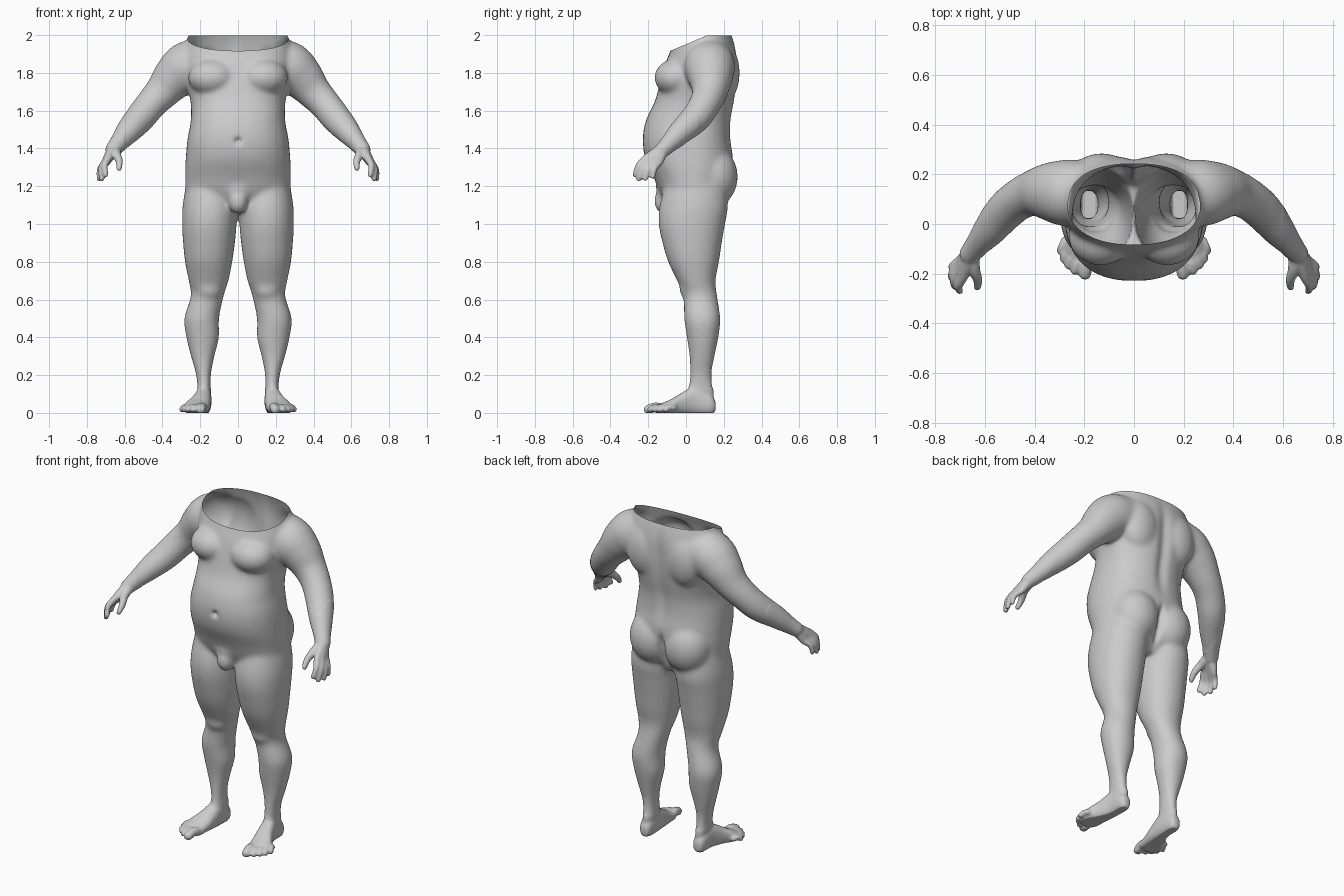
import bpy, bmesh
from math import cos, sin, tau, exp, copysign
from mathutils import Vector, Matrix

old = bpy.data.objects.get("Cube")
if old:
    bpy.data.objects.remove(old, do_unlink=True)

bm = bmesh.new()
SIDES = 32


def resample(rows, steps=5):
    """Smooth spline through rows of numbers."""
    rows = [Vector(r) for r in rows]
    out = []
    for i in range(len(rows) - 1):
        a, b, c, d = (rows[max(0, min(len(rows) - 1, i + k))] for k in (-1, 0, 1, 2))
        for s in range(steps):
            t = s / steps
            out.append(b + (c - a) * t / 2 + (a - b * 2.5 + c * 2 - d / 2) * t * t
                       + ((b - c) * 1.5 + (d - a) / 2) * t ** 3)
    return out + [rows[-1]]


def skin(rings):
    """Closed surface through rings of points."""
    rings = [[bm.verts.new(p) for p in ring] for ring in rings]
    for lo, hi in zip(rings, rings[1:]):
        for i in range(SIDES):
            j = (i + 1) % SIDES
            bm.faces.new((lo[i], lo[j], hi[j], hi[i]))
    bm.faces.new(rings[0][::-1])
    bm.faces.new(rings[-1])


def loft(rows, place, power=2.3):
    """Rows are position, then low and high edges on both other axes."""
    def soft(v):
        return copysign(abs(v) ** (2 / power), v)
    rings = []
    for t, a0, a1, b0, b1 in resample(rows):
        rings.append([place(t, (a0 + a1) / 2 + (a1 - a0) / 2 * soft(cos(tau * k / SIDES)),
                            (b0 + b1) / 2 + (b1 - b0) / 2 * soft(sin(tau * k / SIDES)))
                      for k in range(SIDES)])
    skin(rings)


def blob(centre, size):
    m = Matrix.Translation(centre) @ Matrix.Diagonal((*size, 1))
    bmesh.ops.create_uvsphere(bm, u_segments=24, v_segments=16, radius=1, matrix=m)


def tube(rows):
    """Round limb through rows of x, y, z, radius."""
    rows = resample(rows)
    pts = [Vector(r[:3]) for r in rows]
    rings = []
    for i, p in enumerate(pts):
        way = pts[min(i + 1, len(pts) - 1)] - pts[max(i - 1, 0)]
        q = way.to_track_quat('Z', 'Y')
        rings.append([p + q @ Vector((cos(tau * k / SIDES), sin(tau * k / SIDES), 0)) * rows[i][3]
                      for k in range(SIDES)])
    skin(rings)
    for i in (0, -1):
        blob(pts[i], [rows[i][3]] * 3)


def upright(t, a, b):
    return (a, b, t)


def lengthwise(t, a, b):
    return (a, t, b)


# Leg
loft([(1.24, .03, .27, -.1, .2), (1.1, .004, .293, -.14, .222), (1, .007, .296, -.145, .207),
      (.9, .016, .291, -.125, .19), (.8, .03, .281, -.095, .175), (.7, .05, .262, -.047, .157),
      (.62, .075, .25, -.015, .165), (.5, .1, .285, -.01, .182), (.4, .1, .274, .004, .172),
      (.3, .124, .25, .018, .152), (.2, .143, .222, .02, .136), (.1, .143, .213, .01, .148),
      (.04, .15, .21, .02, .14)], upright, 2.1)
blob((.155, .02, .66), (.07, .055, .07))
# Foot and toes
loft([(.157, .16, .2, .01, .06), (.13, .145, .217, -.01, .1), (.05, .14, .225, -.01, .14),
      (-.02, .143, .25, -.01, .108), (-.08, .15, .283, -.01, .072),
      (-.13, .16, .28, -.01, .05), (-.16, .175, .25, 0, .035)], lengthwise)
for x, y, dx, length, r in [(.185, -.13, .012, .07, .025), (.22, -.13, .018, .057, .018),
                            (.244, -.115, .02, .05, .017), (.264, -.095, .02, .045, .016),
                            (.278, -.065, .018, .042, .016)]:
    tube([(x, y, .026, r), (x + dx / 2, y - length / 2, .03, r), (x + dx, y - length, .018, r)])
# Buttock, breast and shoulder blade
blob((.115, .145, 1.25), (.14, .13, .16))
blob((.135, -.05, 1.775), (.13, .118, .1))
blob((.13, .2, 1.8), (.12, .085, .16))
# Arm
tube([(.19, .13, 1.86, .125), (.27, .125, 1.83, .135), (.34, .13, 1.77, .118), (.40, .125, 1.7, .095),
      (.46, .1, 1.635, .084), (.52, .05, 1.56, .08), (.58, -.025, 1.49, .067),
      (.63, -.085, 1.43, .05), (.66, -.12, 1.395, .042)])
# Palm, fingers and thumb
wrist = Vector((.657, -.12, 1.4))
for knuckle, tip, r in [((.688, -.215, 1.345), (.70, -.27, 1.26), .017),
                        ((.7, -.193, 1.335), (.72, -.25, 1.24), .018),
                        ((.702, -.167, 1.325), (.735, -.215, 1.24), .017),
                        ((.697, -.142, 1.325), (.735, -.175, 1.25), .016)]:
    k, t = Vector(knuckle), Vector(tip)
    bend = k.lerp(t, .5) + Vector((.012, -.008, .006))
    tube([(*wrist, .033), (*wrist.lerp(k, .6), .026), (*k, r + .003), (*bend, r), (*t, r - .003)])
tube([(.65, -.13, 1.39, .03), (.642, -.185, 1.365, .024), (.628, -.225, 1.33, .019),
      (.63, -.255, 1.295, .015)])

# Mirror everything so far to the other side
copy = bmesh.ops.duplicate(bm, geom=bm.verts[:] + bm.edges[:] + bm.faces[:])["geom"]
for v in copy:
    if isinstance(v, bmesh.types.BMVert):
        v.co.x *= -1

# Torso
loft([(z, -w, w, front, back) for z, w, front, back in [
    (2.1, .22, -.03, .2), (2.0, .262, -.06, .243), (1.92, .285, -.082, .265), (1.85, .285, -.11, .272),
    (1.75, .275, -.138, .27), (1.65, .252, -.165, .258), (1.55, .25, -.212, .24),
    (1.45, .268, -.23, .238), (1.35, .277, -.217, .25), (1.25, .28, -.172, .24),
    (1.15, .265, -.13, .21), (1.06, .15, -.07, .15)]], upright)
# Groin
blob((0, -.115, 1.12), (.052, .055, .068))
blob((0, -.1, 1.19), (.085, .06, .07))

bmesh.ops.recalc_face_normals(bm, faces=bm.faces)
source = bpy.data.meshes.new("body_parts")
bm.to_mesh(source)
bm.free()
body = bpy.data.objects.new("body", source)
bpy.context.collection.objects.link(body)

# Fuse the parts into one skin
fuse = body.modifiers.new("fuse", 'REMESH')
fuse.mode = 'VOXEL'
fuse.voxel_size = .0075
soften = body.modifiers.new("soften", 'SMOOTH')
soften.factor, soften.iterations = .5, 4
graph = bpy.context.evaluated_depsgraph_get()
mesh = bpy.data.meshes.new_from_object(body.evaluated_get(graph))
body.modifiers.clear()
body.data = mesh
bpy.data.meshes.remove(source)

bm = bmesh.new()
bm.from_mesh(mesh)

# Blend the large forms, leaving hands and feet crisp
large = [v for v in bm.verts if abs(v.co.x) < .6 and v.co.z > .13]
for _ in range(22):
    bmesh.ops.smooth_vert(bm, verts=large, factor=.5,
                          use_axis_x=True, use_axis_y=True, use_axis_z=True)

# Navel, spine groove and buttock cleft
bm.normal_update()
for v in bm.verts:
    x, y, z = v.co
    depth = 0
    if y < -.1 and abs(x) < .1:
        depth = .02 * exp(-(x / .018) ** 2 - ((z - 1.44) / .018) ** 2)
    elif y > .12 and abs(x) < .15:
        depth = .016 * exp(-(x / .035) ** 2 - ((z - 1.68) / .25) ** 4)
        depth += .025 * exp(-(x / .018) ** 2 - ((z - 1.21) / .1) ** 4)
    v.co -= v.normal * depth

# Flat soles
for v in bm.verts:
    v.co.z = max(v.co.z, 0)

# Open neck, low at the front and level at the back
for point, normal in [((0, 0, 1.999), (0, 0, 1)), ((0, -.08, 1.918), (0, -.42, 1))]:
    bmesh.ops.bisect_plane(bm, geom=bm.verts[:] + bm.edges[:] + bm.faces[:],
                           plane_co=point, plane_no=normal, clear_outer=True)
bm.to_mesh(mesh)
bm.free()

# Plain grey surface
grey = bpy.data.materials.new("plain_grey")
grey.use_nodes = True
tone = (.6, .6, .6, 1)
grey.diffuse_color = tone
grey.node_tree.nodes["Principled BSDF"].inputs["Base Color"].default_value = tone
mesh.materials.clear()
mesh.materials.append(grey)
mesh.polygons.foreach_set("use_smooth", [True] * len(mesh.polygons))
